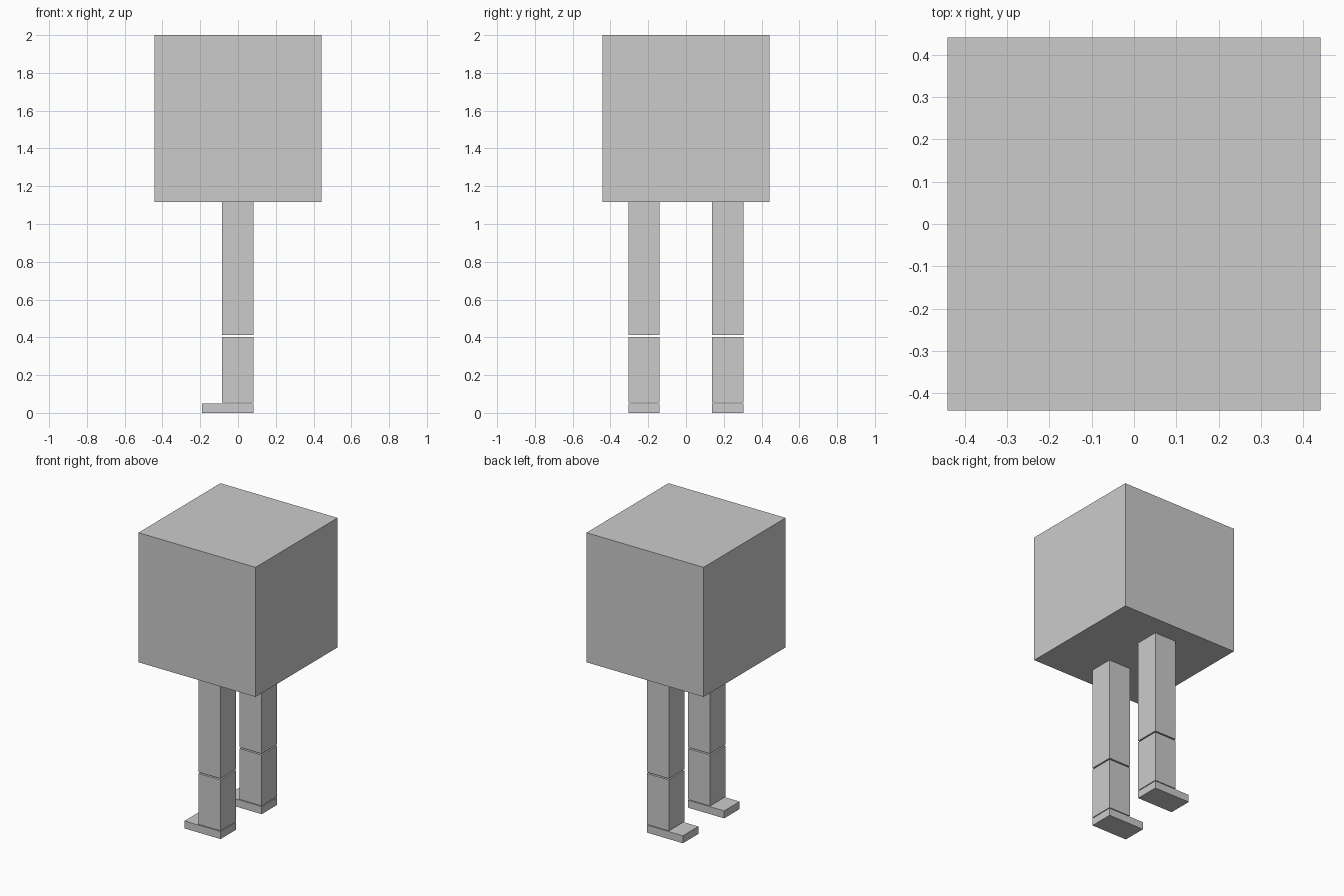
import bpy

if "Cube" in bpy.data.objects:
    bpy.data.objects.remove(bpy.data.objects["Cube"])

grey = bpy.data.materials.new("light grey")
grey.diffuse_color = (0.6, 0.6, 0.6, 1)
grey.use_nodes = True
grey.node_tree.nodes["Principled BSDF"].inputs["Base Color"].default_value = grey.diffuse_color


def box(name, x, y, z):
    """Box from (min, max) ranges on each axis."""
    bpy.ops.mesh.primitive_cube_add(size=1, location=[sum(r) / 2 for r in (x, y, z)])
    ob = bpy.context.object
    ob.name = name
    ob.scale = [r[1] - r[0] for r in (x, y, z)]
    bpy.ops.object.transform_apply(location=False, rotation=False, scale=True)
    ob.data.materials.append(grey)
    return ob


# Cubic body
box("body", (-0.4415, 0.4415), (-0.4415, 0.4415), (1.117, 2.0))

# Two legs, each with small gaps at knee and ankle
leg_x = (-0.084, 0.082)
for side, cy in (("front", -0.2225), ("back", 0.2215)):
    leg_y = (cy - 0.083, cy + 0.083)
    box(side + "_thigh", leg_x, leg_y, (0.412, 1.117))
    box(side + "_shin", leg_x, leg_y, (0.056, 0.403))
    # Foot points towards -x
    box(side + "_foot", (-0.19, 0.082), leg_y, (0.0, 0.051))
